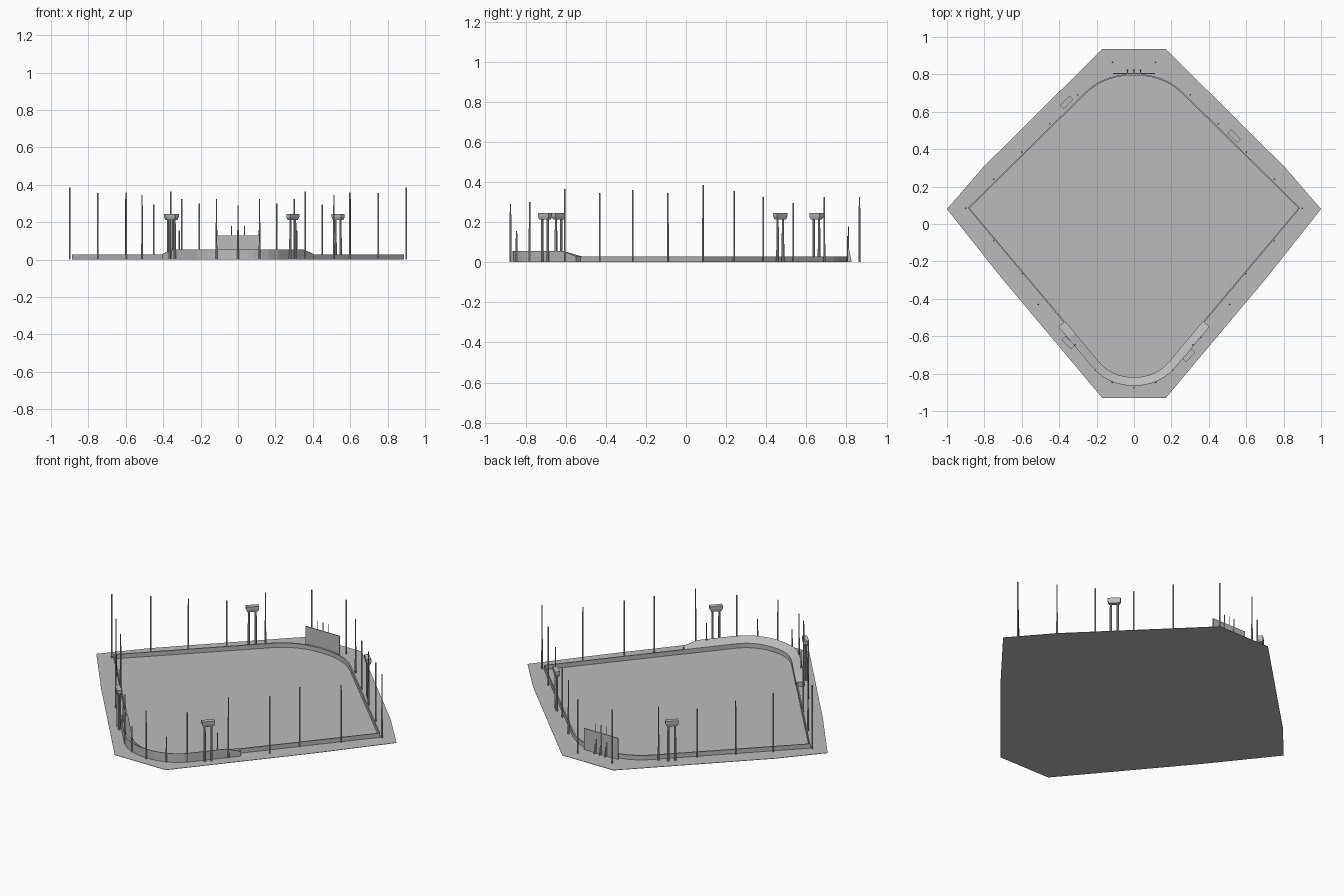
import bpy, bmesh, math
from mathutils import Vector, Matrix

if "Cube" in bpy.data.objects:
    bpy.data.objects.remove(bpy.data.objects["Cube"], do_unlink=True)

grey = bpy.data.materials.new("concrete_grey")
grey.use_nodes = True
colour = (0.5, 0.5, 0.5, 1)
grey.diffuse_color = colour
grey.node_tree.nodes["Principled BSDF"].inputs["Base Color"].default_value = colour


def finish(name, bm):
    bmesh.ops.recalc_face_normals(bm, faces=bm.faces)
    mesh = bpy.data.meshes.new(name)
    bm.to_mesh(mesh)
    bm.free()
    mesh.materials.append(grey)
    ob = bpy.data.objects.new(name, mesh)
    bpy.context.collection.objects.link(ob)
    return ob


def prism(bm, outline, z0, z1, shrink=1.0):
    """Extruded outline whose bottom can be scaled down."""
    mid = sum((Vector(p) for p in outline), Vector((0, 0))) / len(outline)
    low = [bm.verts.new((*(mid + (Vector(p) - mid) * shrink), z0)) for p in outline]
    top = [bm.verts.new((*p, z1)) for p in outline]
    bm.faces.new(low)
    bm.faces.new(top)
    for i in range(len(low)):
        j = (i + 1) % len(low)
        bm.faces.new((low[i], low[j], top[j], top[i]))


def pole(bm, x, y, height, r=0.0045):
    bmesh.ops.create_cone(bm, cap_ends=True, segments=8, radius1=r, radius2=r * 0.8,
                          depth=height, matrix=Matrix.Translation((x, y, height / 2)))


def corner(a, c, b, n=6):
    """Quadratic curve from a to b bent towards c."""
    a, b, c = Vector(a), Vector(b), Vector(c)
    return [a * (1 - t) ** 2 + c * 2 * t * (1 - t) + b * t * t
            for t in (i / n for i in range(n + 1))]


def mirrored(half):
    """Half a path ending on the centre line, continued on the other side."""
    return list(half) + [Vector((-p[0], p[1])) for p in reversed(half[:-1])]


def sweep(name, path, section, closed=False):
    """Sweep section(i) -> [(offset to the outside, z)] along a flat path."""
    bm = bmesh.new()
    n = len(path)
    rings = []
    for i, p in enumerate(path):
        before = path[(i - 1) % n] if closed or i else p
        after = path[(i + 1) % n] if closed or i < n - 1 else p
        d1, d2 = (Vector(p) - Vector(before)), (Vector(after) - Vector(p))
        d = d1.normalized() + d2.normalized()
        d.normalize()
        side = Vector((d.y, -d.x))
        rings.append([bm.verts.new((*(Vector(p) + side * o), z)) for o, z in section(i)])
    for i in range(n if closed else n - 1):
        a, b = rings[i], rings[(i + 1) % n]
        for k in range(len(a)):
            m = (k + 1) % len(a)
            bm.faces.new((a[k], a[m], b[m], b[k]))
    if not closed:
        bm.faces.new(rings[0])
        bm.faces.new(rings[-1])
    return finish(name, bm)


# Ground slab
right = [(0.17, -0.93), (0.715, -0.28), (1, 0.08), (0.805, 0.305), (0.17, 0.935)]
bm = bmesh.new()
prism(bm, right + [(-x, y) for x, y in reversed(right)], 0, 0.002)
finish("ground", bm)

# Perimeter wall, running counter-clockwise
WALL = 0.028
front_curve = corner((0.19, -0.735), (0.12, -0.82), (0, -0.82))
back_curve = corner((0.26, 0.695), (0.16, 0.795), (0, 0.795))
tip = Vector((0.88, 0.085))
front = [Vector((-p.x, p.y)) for p in front_curve]
loop = mirrored(front) + [tip] + mirrored(back_curve) + [Vector((-tip.x, tip.y))]
sweep("perimeter_wall", loop, lambda i: [(0, 0), (0, WALL), (0.008, WALL), (0.008, 0)], True)

# Raised sloping stand with a ramp at each end
stand_path = mirrored([Vector((-0.37, -0.52)), Vector((-0.316, -0.584))] + front)
last = len(stand_path) - 1


def stand_section(i):
    top = WALL + 0.002 if i in (0, last) else 0.055
    return [(-0.001, 0), (-0.001, WALL + 0.001), (0.041, top), (0.045, top), (0.045, 0)]


sweep("stand", stand_path, stand_section)

# Light poles: side pairs, then the single front pole
pairs = [(0.90, 0.085, 0.385), (0.75, 0.24, 0.355), (0.60, 0.385, 0.325),
         (0.45, 0.535, 0.295), (0.30, 0.69, 0.325), (0.115, 0.865, 0.325),
         (0.75, -0.09, 0.345), (0.597, -0.265, 0.36), (0.513, -0.43, 0.345),
         (0.36, -0.605, 0.365), (0.207, -0.78, 0.30), (0.115, -0.845, 0.155),
         (0.315, -0.645, 0.155)]
bm = bmesh.new()
for x, y, h in pairs:
    for s in (-1, 1):
        pole(bm, s * x, y, h)
pole(bm, 0, -0.875, 0.29)
finish("light_poles", bm)

# Four raised cabins, each on two posts
towers = [("back_right_tower", -0.36, 0.65, 45), ("back_left_tower", 0.535, 0.47, -45),
          ("front_right_tower", -0.352, -0.635, -45), ("front_left_tower", 0.293, -0.703, 48)]
for name, x, y, angle in towers:
    bm = bmesh.new()
    box = [(-0.036, -0.014), (0.036, -0.014), (0.036, 0.014), (-0.036, 0.014)]
    prism(bm, box, 0.213, 0.228, 0.8)
    prism(bm, box, 0.228, 0.245)
    for s in (-1, 1):
        pole(bm, s * 0.019, 0, 0.215, 0.007)
    ob = finish(name, bm)
    ob.location = (x, y, 0)
    ob.rotation_euler.z = math.radians(angle)

# Scoreboard panel
bm = bmesh.new()
prism(bm, [(-0.113, 0.803), (0.113, 0.803), (0.113, 0.808), (-0.113, 0.808)], 0, 0.13)
finish("scoreboard", bm)

# Scoreboard masts with wedge braces behind
bm = bmesh.new()
for x in (-0.035, 0, 0.035):
    pole(bm, x, 0.809, 0.18, 0.003)
    sides = [[bm.verts.new((x + dx, y, z)) for y, z in ((0.808, 0), (0.826, 0), (0.808, 0.09))]
             for dx in (-0.003, 0.003)]
    for tri in sides:
        bm.faces.new(tri)
    for k in range(3):
        m = (k + 1) % 3
        bm.faces.new((sides[0][k], sides[0][m], sides[1][m], sides[1][k]))
finish("scoreboard_masts", bm)
